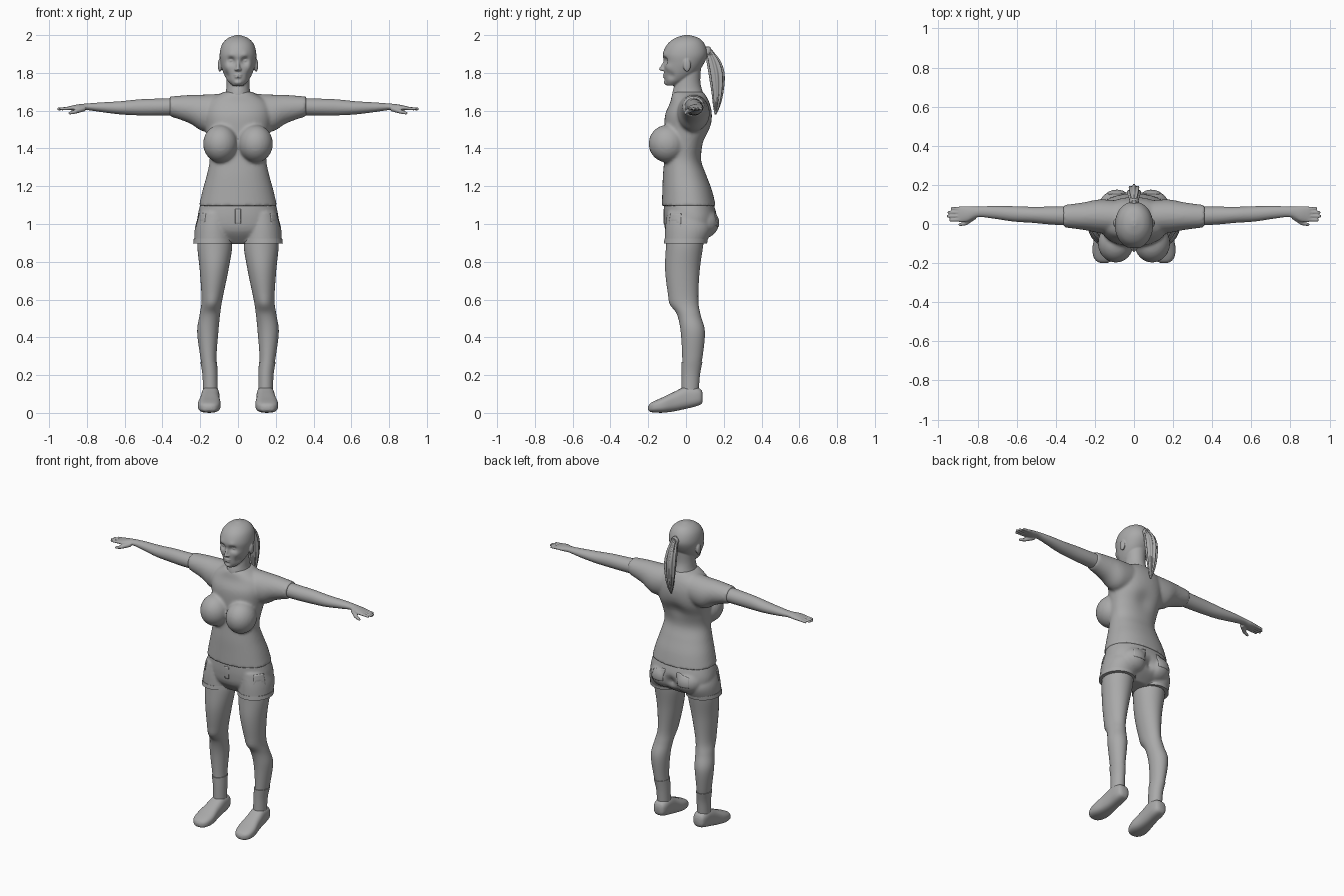
import bpy, bmesh, math
from mathutils import Vector, Matrix

if "Cube" in bpy.data.objects:
    bpy.data.objects.remove(bpy.data.objects["Cube"])

grey = bpy.data.materials.new("plain grey")
grey.use_nodes = True
grey.diffuse_color = (0.4, 0.4, 0.4, 1)
grey.node_tree.nodes["Principled BSDF"].inputs["Base Color"].default_value = (0.4, 0.4, 0.4, 1)


def spline(p0, p1, p2, p3, t):
    """Catmull-Rom blend of whole ring tuples."""
    return [b + 0.5 * t * (c - a + t * (2*a - 5*b + 4*c - d + t * (3*(b - c) + d - a)))
            for a, b, c, d in zip(p0, p1, p2, p3)]


def loft(bm, axis, rings, side=1, segs=48, steps=6, power=1.0, flute=0):
    """Ring: position on axis, centre, half width, low and high of the other axis."""
    path, last = [], len(rings) - 1
    for i in range(last):
        quad = [rings[min(max(i + k, 0), last)] for k in (-1, 0, 1, 2)]
        path += [spline(*quad, s / steps) for s in range(steps)]
    path.append(rings[-1])
    loops = []
    for t, c, w, lo, hi in path:
        loop = []
        for k in range(segs):
            a = math.tau * k / segs
            r = 1 + flute * math.cos(8 * a)
            ca, sa = math.cos(a), math.sin(a)
            u = c + w * r * math.copysign(abs(ca) ** power, ca)
            v = (lo + hi) / 2 + (hi - lo) / 2 * r * math.copysign(abs(sa) ** power, sa)
            x, y, z = {"X": (t, u, v), "Y": (u, t, v), "Z": (u, v, t)}[axis]
            loop.append(bm.verts.new((x * side, y, z)))
        loops.append(loop)
    for a, b in zip(loops, loops[1:]):
        for k in range(segs):
            n = (k + 1) % segs
            bm.faces.new((a[k], a[n], b[n], b[k]))
    bm.faces.new(loops[0])
    bm.faces.new(loops[-1])


def blob(bm, centre, radii):
    m = Matrix.Translation(centre) @ Matrix.Diagonal((*radii, 1))
    bmesh.ops.create_uvsphere(bm, u_segments=24, v_segments=16, radius=1, matrix=m)


def limb(bm, a, b, r, tip):
    """Tapered finger with a round end."""
    a, b = Vector(a), Vector(b)
    m = Matrix.Translation((a + b) / 2) @ (b - a).to_track_quat("Z", "Y").to_matrix().to_4x4()
    bmesh.ops.create_cone(bm, cap_ends=True, segments=12, radius1=r, radius2=tip,
                          depth=(b - a).length, matrix=m)
    blob(bm, b, (tip, tip, tip))


def brush(bm, centre, radius, push):
    """Soft sculpting dab."""
    for v in bm.verts:
        d = (v.co - Vector(centre)).length / radius
        v.co += Vector(push) * math.exp(-d * d)


def finish(name, bm, voxel=0, smooth=0):
    bmesh.ops.recalc_face_normals(bm, faces=bm.faces)
    me = bpy.data.meshes.new(name)
    bm.to_mesh(me)
    bm.free()
    for p in me.polygons:
        p.use_smooth = True
    me.set_sharp_from_angle(angle=math.radians(50))
    me.materials.append(grey)
    ob = bpy.data.objects.new(name, me)
    bpy.context.collection.objects.link(ob)
    if voxel:
        mod = ob.modifiers.new("Blend", "REMESH")
        mod.mode, mod.voxel_size, mod.use_smooth_shade = "VOXEL", voxel, True
        mod = ob.modifiers.new("Soften", "SMOOTH")
        mod.factor, mod.iterations = 0.5, smooth
    return ob


def patch(name, target, centre, normal, width, height):
    """Thin sewn panel that follows the cloth."""
    bm = bmesh.new()
    rot = Vector(normal).to_track_quat("Z", "Y").to_matrix().to_4x4()
    m = Matrix.Translation(centre) @ rot @ Matrix.Diagonal((width / 2, height / 2, 1, 1))
    bmesh.ops.create_grid(bm, x_segments=10, y_segments=10, size=1, matrix=m)
    ob = finish(name, bm)
    wrap = ob.modifiers.new("Wrap", "SHRINKWRAP")
    wrap.target, wrap.offset = target, 0.002
    ob.modifiers.new("Thickness", "SOLIDIFY").thickness = 0.006


SIDES = (("left", 1), ("right", -1))

# Shirt: torso, bust and short sleeves blended together
bm = bmesh.new()
loft(bm, "Z", [(1.095, 0, .207, -.128, .158), (1.18, 0, .187, -.125, .137), (1.26, 0, .165, -.122, .107),
               (1.34, 0, .15, -.115, .08), (1.42, 0, .158, -.11, .095), (1.5, 0, .17, -.115, .13),
               (1.58, 0, .18, -.11, .137), (1.64, 0, .165, -.085, .125), (1.68, 0, .11, -.075, .105),
               (1.7, 0, .075, -.065, .09)], power=.9)
brush(bm, (0, .13, 1.45), .06, (0, -.018, 0))
for _, s in SIDES:
    blob(bm, (.093 * s, -.098, 1.425), (.092, .1, .1))
    loft(bm, "X", [(.08, .035, .085, 1.5, 1.69), (.18, .04, .085, 1.49, 1.685),
                   (.26, .04, .07, 1.535, 1.683), (.36, .04, .057, 1.57, 1.675)], s)
finish("shirt", bm, .009, 5)

# Head and neck
bm = bmesh.new()
loft(bm, "Z", [(1.733, 0, .028, -.105, -.04), (1.76, 0, .056, -.112, .01), (1.8, 0, .077, -.115, .06),
               (1.85, 0, .092, -.117, .095), (1.9, 0, .097, -.122, .113), (1.95, 0, .085, -.1, .1),
               (1.983, 0, .055, -.06, .07), (2, 0, .012, -.01, .02)], segs=80, steps=10, power=.95)
for _, s in SIDES:
    brush(bm, (.036 * s, -.115, 1.865), .019, (0, .022, 0))
    brush(bm, (.036 * s, -.11, 1.893), .018, (0, -.006, 0))
    brush(bm, (.055 * s, -.09, 1.83), .022, (.003 * s, -.007, 0))
    brush(bm, (.06 * s, -.08, 1.785), .02, (-.005 * s, .006, 0))
    blob(bm, (.036 * s, -.088, 1.865), (.017, .014, .009))
    blob(bm, (.096 * s, .005, 1.84), (.011, .02, .035))
    blob(bm, (.011 * s, -.12, 1.818), (.008, .012, .008))
loft(bm, "Z", [(1.89, 0, .009, -.118, -.09), (1.86, 0, .009, -.121, -.09), (1.83, 0, .011, -.138, -.09),
               (1.817, 0, .012, -.144, -.09), (1.81, 0, .008, -.13, -.09)], segs=20)
for z, w in ((1.79, .024), (1.778, .02)):
    blob(bm, (0, -.108, z), (w, .014, .006))
blob(bm, (0, -.1, 1.75), (.022, .018, .014))
loft(bm, "Z", [(1.63, 0, .1, -.075, .11), (1.69, 0, .068, -.073, .092), (1.75, 0, .06, -.058, .076),
               (1.83, 0, .062, -.05, .08)])
finish("head", bm, .0045, 3)

# Ponytail with its band
bm = bmesh.new()
loft(bm, "Z", [(1.94, 0, .01, .105, .12), (1.91, 0, .02, .105, .145), (1.86, 0, .028, .113, .18),
               (1.79, 0, .032, .125, .2), (1.7, 0, .027, .138, .195), (1.63, 0, .017, .145, .18),
               (1.58, 0, .004, .152, .16)], segs=64, flute=.13)
finish("ponytail", bm)
bm = bmesh.new()
loft(bm, "Y", [(.095, 0, .018, 1.89, 1.93), (.115, 0, .025, 1.885, 1.94), (.13, 0, .018, 1.89, 1.935)])
finish("hair_band", bm)

# Shorts: hips, seat and two wide legs
bm = bmesh.new()
loft(bm, "Z", [(1.11, 0, .198, -.116, .145), (1.03, 0, .215, -.118, .165), (.96, 0, .2, -.105, .15),
               (.895, 0, .1, -.05, .07)], power=.9)
for _, s in SIDES:
    loft(bm, "Z", [(1.06, .12, .085, -.1, .1), (.98, .128, .1, -.11, .135), (.9, .129, .103, -.113, .108)], s)
    blob(bm, (.085 * s, .078, 1.005), (.1, .097, .085))
brush(bm, (0, .17, .99), .035, (0, -.03, 0))
shorts = finish("shorts", bm, .008, 3)
for name, s in SIDES:
    bm = bmesh.new()
    loft(bm, "Z", [(.923, .129, .105, -.114, .116), (.898, .13, .107, -.117, .112)], s, steps=1)
    finish(name + "_shorts_hem", bm)
    patch(name + "_back_pocket", shorts, (.095 * s, .18, 1.03), (0, 1, 0), .1, .09)
    patch(name + "_side_pocket", shorts, (.2 * s, -.06, 1.01), (s, -.7, 0), .075, .1)
patch("fly", shorts, (0, -.13, 1.04), (0, -1, 0), .03, .08)

for name, s in SIDES:
    # Arm and hand
    bm = bmesh.new()
    loft(bm, "X", [(.3, .04, .05, 1.575, 1.668), (.42, .043, .046, 1.574, 1.664), (.52, .047, .041, 1.575, 1.66),
                   (.62, .052, .039, 1.58, 1.65), (.72, .06, .032, 1.592, 1.644), (.8, .062, .027, 1.603, 1.638),
                   (.85, .052, .039, 1.6, 1.633), (.89, .05, .041, 1.603, 1.624), (.9, .05, .036, 1.607, 1.621)], s)
    for y, reach in ((.02, .938), (.04, .951), (.06, .947), (.08, .93)):
        limb(bm, (.87 * s, y * .9 + .005, 1.614), (reach * s, y, 1.609), .01, .0075)
    limb(bm, (.815 * s, .04, 1.612), (.86 * s, .004, 1.595), .016, .011)
    limb(bm, (.86 * s, .004, 1.595), (.89 * s, -.003, 1.587), .011, .008)
    finish(name + "_arm", bm, .0045, 2)

    # Leg
    bm = bmesh.new()
    loft(bm, "Z", [(.96, .125, .085, -.1, .1), (.88, .123, .092, -.106, .09), (.75, .127, .075, -.11, .072),
                   (.6, .138, .055, -.088, .065), (.52, .149, .054, -.047, .077), (.43, .16, .056, -.028, .1),
                   (.3, .157, .043, -.02, .088), (.2, .148, .036, -.02, .07), (.1, .146, .035, -.02, .062)], s)
    brush(bm, (.138 * s, -.07, .58), .035, (0, -.008, 0))
    finish(name + "_leg", bm)

    # Sock
    bm = bmesh.new()
    loft(bm, "Z", [(.27, .155, .044, -.025, .087), (.2, .148, .04, -.024, .074), (.1, .146, .039, -.024, .066)], s)
    finish(name + "_sock", bm)

    # Shoe
    bm = bmesh.new()
    loft(bm, "Y", [(.088, .145, .02, .06, .105), (.078, .145, .036, .045, .125), (.05, .145, .045, .034, .137),
                   (0, .146, .048, .022, .14), (-.06, .149, .052, .009, .113), (-.12, .152, .06, .001, .084),
                   (-.165, .154, .054, .002, .064), (-.19, .154, .037, .006, .05), (-.2, .154, .015, .015, .035)],
         s, power=.75)
    finish(name + "_shoe", bm)
